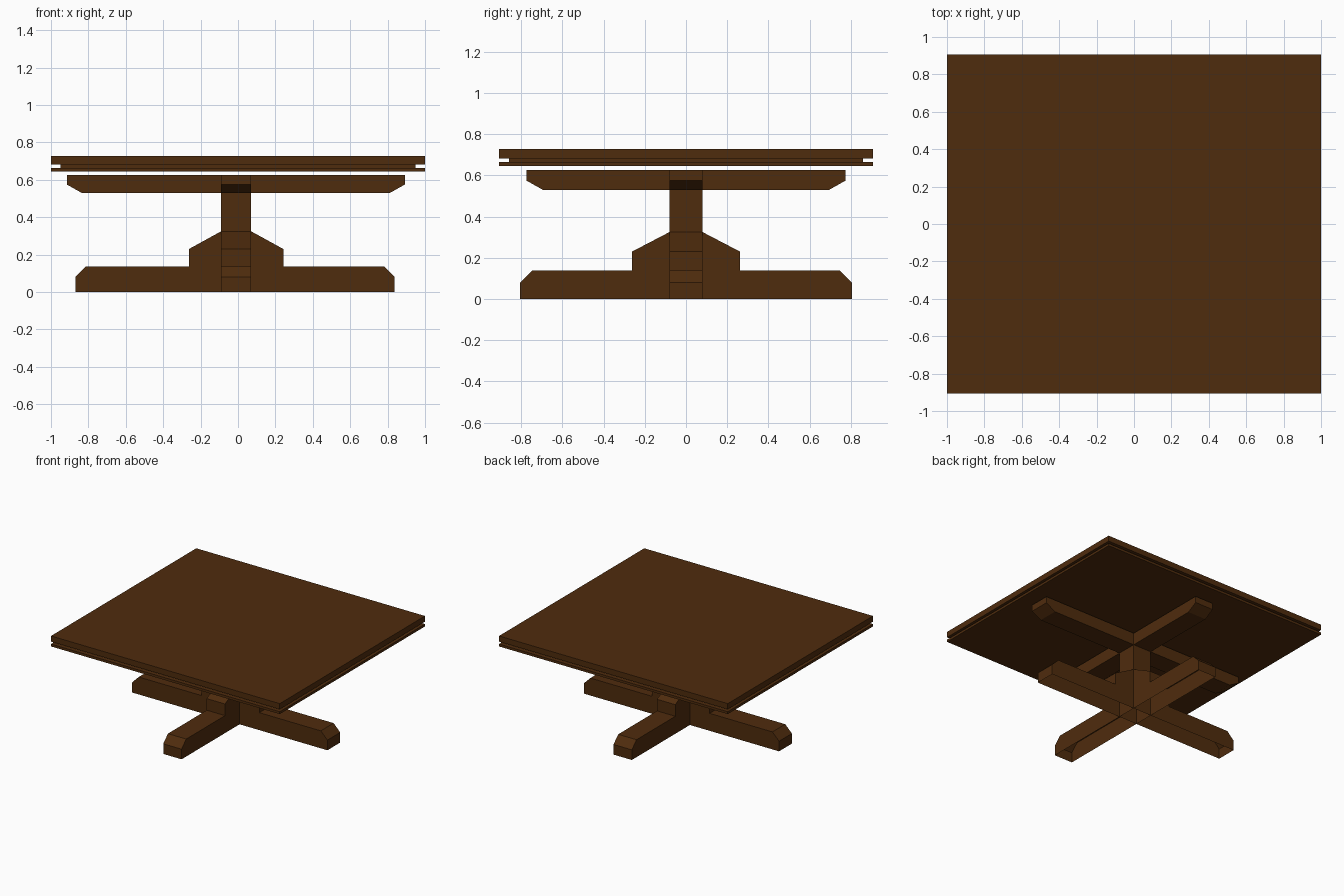
import bpy, bmesh
from mathutils import Matrix, Vector

cube = bpy.data.objects.get("Cube")
if cube:
    bpy.data.objects.remove(cube)

wood = bpy.data.materials.new("dark brown wood")
wood.use_nodes = True
wood.diffuse_color = (0.078, 0.025, 0.004, 1)
wood.node_tree.nodes["Principled BSDF"].inputs["Base Color"].default_value = wood.diffuse_color

HALF = 0.08                      # half thickness of column, feet and beams
CENTRE = Vector((-0.01, 0, 0))   # the pedestal sits slightly off the middle


def finish(name, bm):
    bmesh.ops.recalc_face_normals(bm, faces=bm.faces)
    mesh = bpy.data.meshes.new(name)
    bm.to_mesh(mesh)
    bm.free()
    mesh.materials.append(wood)
    bpy.context.collection.objects.link(bpy.data.objects.new(name, mesh))


def box(name, half_x, half_y, low, high, centre=Vector(), open_bottom=False):
    bm = bmesh.new()
    bmesh.ops.create_cube(bm, size=1)
    for v in bm.verts:
        v.co = centre + Vector((v.co.x * 2 * half_x, v.co.y * 2 * half_y,
                                low if v.co.z < 0 else high))
    if open_bottom:
        down = [f for f in bm.faces if f.calc_center_median().z < low + 0.001]
        bmesh.ops.delete(bm, geom=down, context='FACES')
    finish(name, bm)


def arm(name, profile, turn, open_bottom=False):
    """Extrude a (reach, height) outline sideways and turn it about the column."""
    bm = bmesh.new()
    sides = [[bm.verts.new((r, s, z)) for r, z in profile] for s in (-HALF, HALF)]
    for side in sides:
        bm.faces.new(side)
    n = len(profile)
    for i in range(n - 1):       # the end against the column stays open
        if open_bottom and profile[i][1] == profile[i + 1][1] == 0:
            continue
        bm.faces.new((sides[0][i], sides[0][i + 1], sides[1][i + 1], sides[1][i]))
    bmesh.ops.transform(bm, matrix=Matrix.Translation(CENTRE) @ Matrix.Rotation(turn, 4, 'Z'),
                        verts=bm.verts)
    finish(name, bm)


# Table top: two boards with a recessed layer between
box("top_board", 1, 0.907, 0.683, 0.728)
box("recessed_layer", 0.95, 0.86, 0.664, 0.683)
box("lower_board", 1, 0.907, 0.645, 0.664)

# Pedestal column
box("column", HALF, HALF, 0, 0.626, CENTRE, open_bottom=True)

# Feet (hollow underneath) and support beams on each side of the column
QUARTER = 1.570796
for i, (side, foot, beam) in enumerate((("left", 0.848, 0.902), ("back", 0.805, 0.775),
                                        ("right", 0.86, 0.905), ("front", 0.805, 0.775))):
    brace = 0.253 if i % 2 == 0 else 0.262
    arm(side + "_foot", [(HALF, 0.325), (brace, 0.23), (brace, 0.138), (foot - 0.058, 0.138),
                         (foot, 0.08), (foot, 0), (HALF, 0)], i * QUARTER, open_bottom=True)
    arm(side + "_beam", [(HALF, 0.626), (beam, 0.626), (beam, 0.575), (beam - 0.08, 0.53),
                         (HALF, 0.53)], i * QUARTER)
